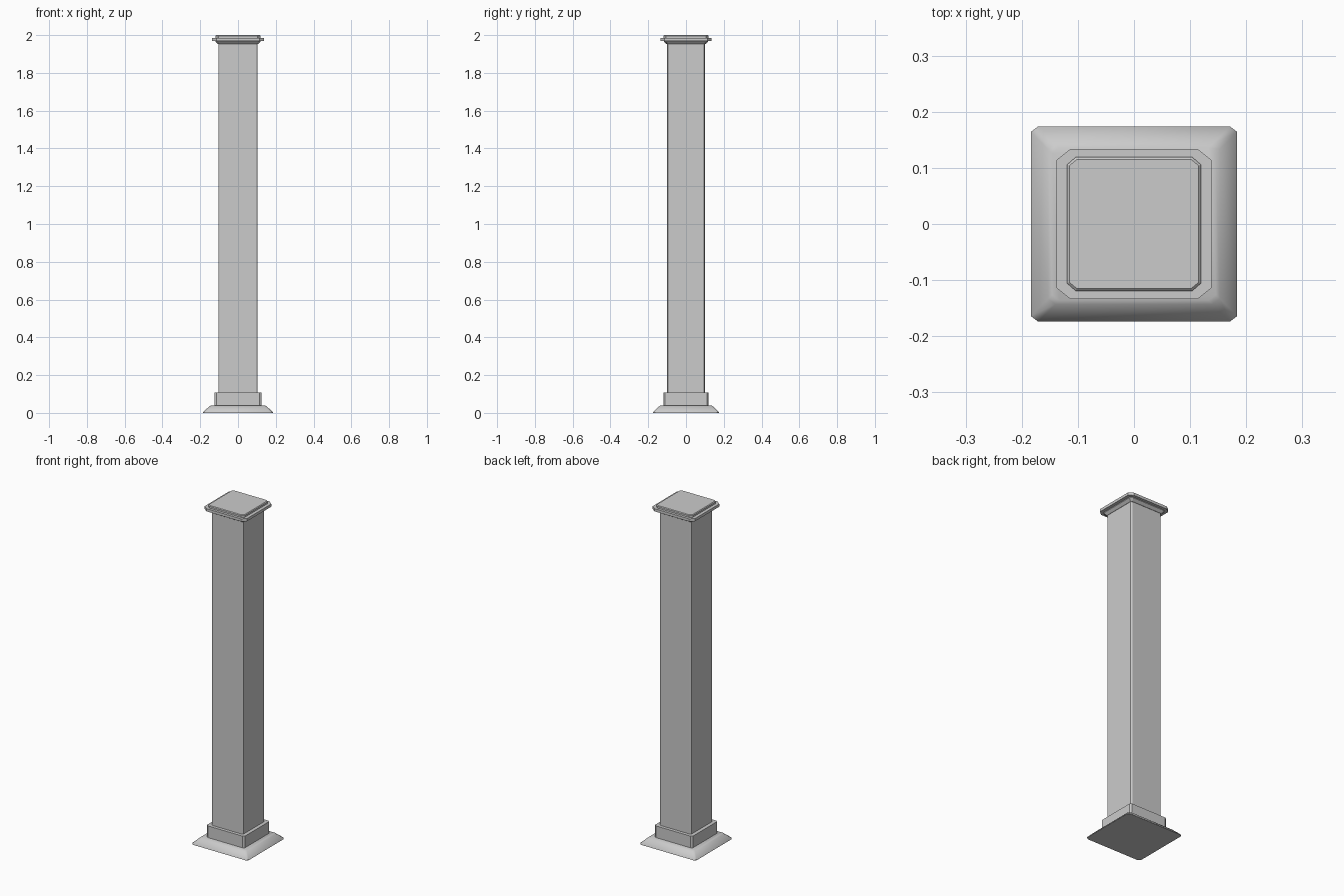
import bpy, bmesh, math

if "Cube" in bpy.data.objects:
    bpy.data.objects.remove(bpy.data.objects["Cube"])


def ring(bm, hx, hy, cx, cy, z):
    """Rectangle with cut corners at height z."""
    pts = [(hx - cx, -hy), (hx, cy - hy), (hx, hy - cy), (hx - cx, hy),
           (cx - hx, hy), (-hx, hy - cy), (-hx, cy - hy), (cx - hx, -hy)]
    return [bm.verts.new((x, y, z)) for x, y in pts]


def loft(name, rings, smooth=False):
    """Closed solid through a stack of cut-corner rectangles."""
    bm = bmesh.new()
    loops = [ring(bm, *r) for r in rings]
    for a, b in zip(loops, loops[1:]):
        for i in range(8):
            j = (i + 1) % 8
            bm.faces.new((a[i], a[j], b[j], b[i]))
    bm.faces.new(loops[0][::-1])
    bm.faces.new(loops[-1])
    bmesh.ops.recalc_face_normals(bm, faces=bm.faces)
    mesh = bpy.data.meshes.new(name)
    bm.to_mesh(mesh)
    bm.free()
    obj = bpy.data.objects.new(name, mesh)
    bpy.context.collection.objects.link(obj)
    if smooth:
        bpy.ops.object.select_all(action='DESELECT')
        obj.select_set(True)
        bpy.context.view_layer.objects.active = obj
        bpy.ops.object.shade_smooth_by_angle(angle=math.radians(50))
    return obj


# sloping foot
loft("foot", [
    (0.184, 0.174, 0.013, 0.010, 0.0),
    (0.184, 0.174, 0.013, 0.010, 0.004),
    (0.153, 0.143, 0.013, 0.010, 0.034),
    (0.146, 0.136, 0.013, 0.010, 0.038),
], smooth=True)

# plinth block
loft("plinth", [
    (0.124, 0.120, 0.011, 0.008, 0.038),
    (0.124, 0.120, 0.011, 0.008, 0.107),
])

# tall shaft
loft("shaft", [
    (0.103, 0.101, 0.009, 0.006, 0.107),
    (0.103, 0.101, 0.009, 0.006, 1.955),
])

# moulded cap
loft("cap", [
    (0.105, 0.103, 0.009, 0.006, 1.952),
    (0.119, 0.117, 0.014, 0.012, 1.966),
    (0.119, 0.117, 0.014, 0.012, 1.970),
    (0.138, 0.134, 0.025, 0.020, 1.970),
    (0.138, 0.134, 0.025, 0.020, 1.986),
    (0.119, 0.119, 0.015, 0.013, 1.986),
    (0.119, 0.119, 0.015, 0.013, 1.996),
    (0.115, 0.115, 0.013, 0.011, 2.0),
])
